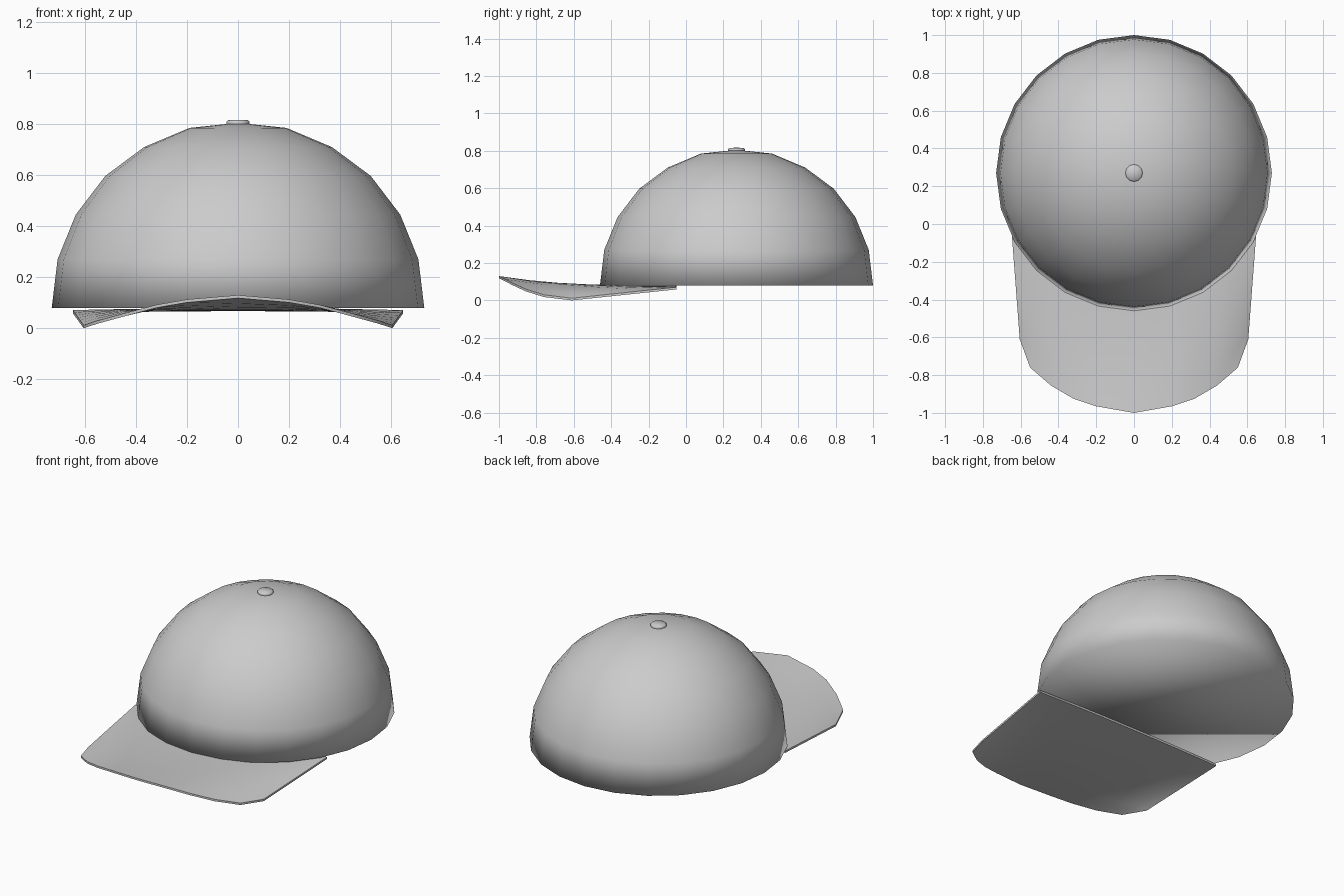
import bpy, bmesh, math

if "Cube" in bpy.data.objects:
    bpy.data.objects.remove(bpy.data.objects["Cube"])

grey = bpy.data.materials.new("plain grey")
grey.diffuse_color = (0.6, 0.6, 0.6, 1)
grey.use_nodes = True
grey.node_tree.nodes["Principled BSDF"].inputs["Base Color"].default_value = grey.diffuse_color


def finish(name, bm, angle=None):
    bmesh.ops.recalc_face_normals(bm, faces=bm.faces[:])
    for f in bm.faces:
        f.smooth = True
    me = bpy.data.meshes.new(name)
    bm.to_mesh(me)
    bm.free()
    me.materials.append(grey)
    ob = bpy.data.objects.new(name, me)
    bpy.context.collection.objects.link(ob)
    if angle:
        bpy.ops.object.select_all(action='DESELECT')
        ob.select_set(True)
        bpy.context.view_layer.objects.active = ob
        bpy.ops.object.shade_smooth_by_angle(angle=math.radians(angle))
    return ob


def lathe(name, profile, sides, cy, angle=None):
    # closed turned shape: rings from the bottom up, then an apex point
    bm = bmesh.new()
    rings = []
    for r, z in profile[:-1]:
        rings.append([bm.verts.new((r * math.sin(2 * math.pi * i / sides),
                                    cy + r * math.cos(2 * math.pi * i / sides), z))
                      for i in range(sides)])
    apex = bm.verts.new((0, cy, profile[-1][1]))
    bm.faces.new(rings[0])
    for i in range(sides):
        j = (i + 1) % sides
        for a, b in zip(rings, rings[1:]):
            bm.faces.new((a[i], a[j], b[j], b[i]))
        bm.faces.new((rings[-1][i], rings[-1][j], apex))
    return finish(name, bm, angle)


# crown: 24-sided dome with a closed, softly shaded underside
lathe("crown", [(0.73, 0.08), (0.707, 0.27), (0.636, 0.445), (0.52, 0.597),
                (0.368, 0.71), (0.19, 0.785), (0, 0.805)], 24, 0.27)

# button on top
lathe("top_button", [(0.045, 0.79), (0.046, 0.808), (0.04, 0.815), (0, 0.817)], 12, 0.27)

# brim: curved sheet, arched across and lifted at the front
half = [(0, -1.0, 0.13), (0.2, -0.965, 0.113), (0.32, -0.925, 0.092),
        (0.44, -0.855, 0.06), (0.55, -0.76, 0.03), (0.605, -0.61, 0.012)]
front = [(-x, y, z) for x, y, z in half[:0:-1]] + half
ROWS = 7
bm = bmesh.new()
sheets = []
for drop in (0.0, 0.012):
    grid = []
    for k in range(ROWS):
        t = k / (ROWS - 1)
        row = []
        for x, y, z in front:
            u = abs(x) / 0.605
            back_z = 0.079 - 0.008 * u * u
            lift = (1 - t) ** (3 - 2 * u)
            row.append(bm.verts.new((x * (1 + 0.07 * t), y + (-0.05 - y) * t,
                                     back_z + (z - back_z) * lift - drop)))
        grid.append(row)
    sheets.append(grid)
    for a, b in zip(grid, grid[1:]):
        for i in range(len(front) - 1):
            bm.faces.new((a[i], a[i + 1], b[i + 1], b[i]))

# brim edge joining the upper and lower sheets
def rim(grid):
    return (grid[0] + [r[-1] for r in grid[1:]] + grid[-1][-2::-1]
            + [r[0] for r in grid[-2:0:-1]])


top, low = rim(sheets[0]), rim(sheets[1])
for i in range(len(top)):
    j = (i + 1) % len(top)
    bm.faces.new((top[i], top[j], low[j], low[i]))
finish("brim", bm, 40)
